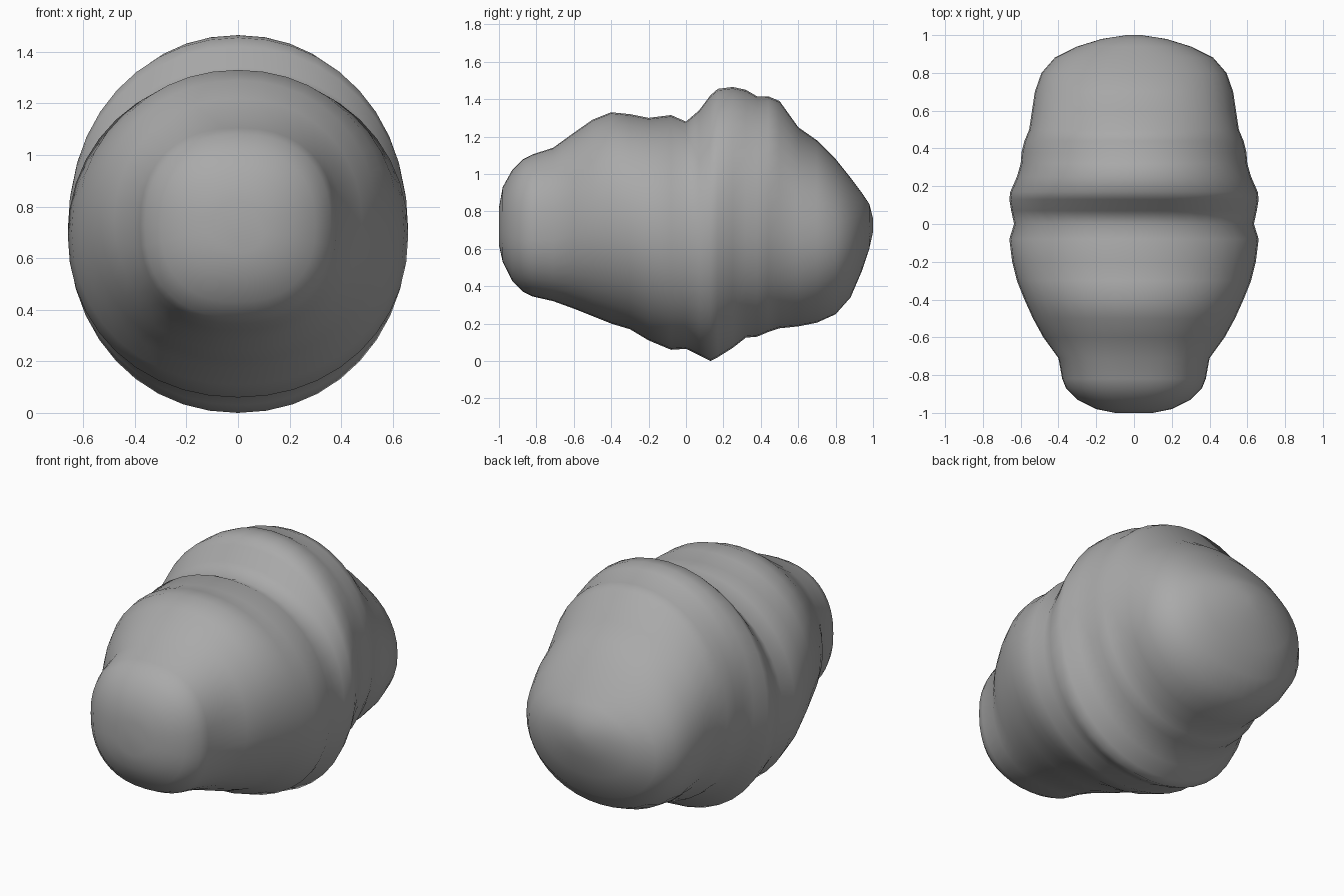
import bpy
import bmesh
import math

# Remove the default object
default_cube = bpy.data.objects.get("Cube")
if default_cube:
    bpy.data.objects.remove(default_cube, do_unlink=True)

SIDES = 40

# Body stations from front to back: y, half width, bottom, top
STATIONS = [
    (-1, .1, .62, .82), (-.98, .2, .53, .93), (-.93, .3, .43, 1.02),
    (-.87, .36, .37, 1.08), (-.82, .38, .345, 1.105), (-.71, .4, .32, 1.14),
    (-.6, .48, .28, 1.22), (-.5, .535, .24, 1.29), (-.4, .58, .2, 1.33),
    (-.3, .62, .17, 1.32), (-.2, .645, .11, 1.3), (-.08, .66, .06, 1.315),
    (0, .635, .065, 1.28), (.07, .65, .03, 1.34), (.13, .66, 0, 1.42),
    (.17, .655, .02, 1.455), (.25, .62, .07, 1.465), (.32, .6, .125, 1.45),
    (.38, .595, .13, 1.415), (.44, .58, .155, 1.415), (.5, .555, .175, 1.39),
    (.6, .54, .185, 1.25), (.7, .525, .205, 1.18), (.8, .49, .25, 1.08),
    (.88, .42, .34, .98), (.94, .3, .48, .9), (.98, .17, .6, .84),
    (1, .04, .69, .76),
]


def rounded(value, exponent):
    """Superellipse component of a sine or cosine."""
    return math.copysign(abs(value) ** (2 / exponent), value)


def add_ring(bm, station):
    """One cross-section; the snout is a little squarer than the body."""
    y, half_width, bottom, top = station
    exponent = 2.35 if y < -.7 else 2.08
    middle, half_height = (top + bottom) / 2, (top - bottom) / 2
    ring = []
    for step in range(SIDES):
        angle = math.tau * step / SIDES
        x = half_width * rounded(math.cos(angle), exponent)
        z = middle + half_height * rounded(math.sin(angle), exponent)
        ring.append(bm.verts.new((x, y, z)))
    return ring


def bridge(bm, first, second):
    for i in range(SIDES):
        j = (i + 1) % SIDES
        bm.faces.new((first[i], first[j], second[j], second[i]))


# Plain grey skin
grey = bpy.data.materials.new("plain grey")
grey.use_nodes = True
colour = (.4, .4, .4, 1)
grey.diffuse_color = colour
grey.node_tree.nodes["Principled BSDF"].inputs["Base Color"].default_value = colour

# Folded body lofted along its length, closed at both ends
bm = bmesh.new()
rings = [add_ring(bm, station) for station in STATIONS]
for first, second in zip(rings, rings[1:]):
    bridge(bm, first, second)
bm.faces.new(rings[0])
bm.faces.new(rings[-1])
bmesh.ops.recalc_face_normals(bm, faces=bm.faces[:])
for face in bm.faces:
    face.smooth = True

mesh = bpy.data.meshes.new("folded_body")
bm.to_mesh(mesh)
bm.free()
mesh.materials.append(grey)
body = bpy.data.objects.new("folded_body", mesh)
bpy.context.collection.objects.link(body)
